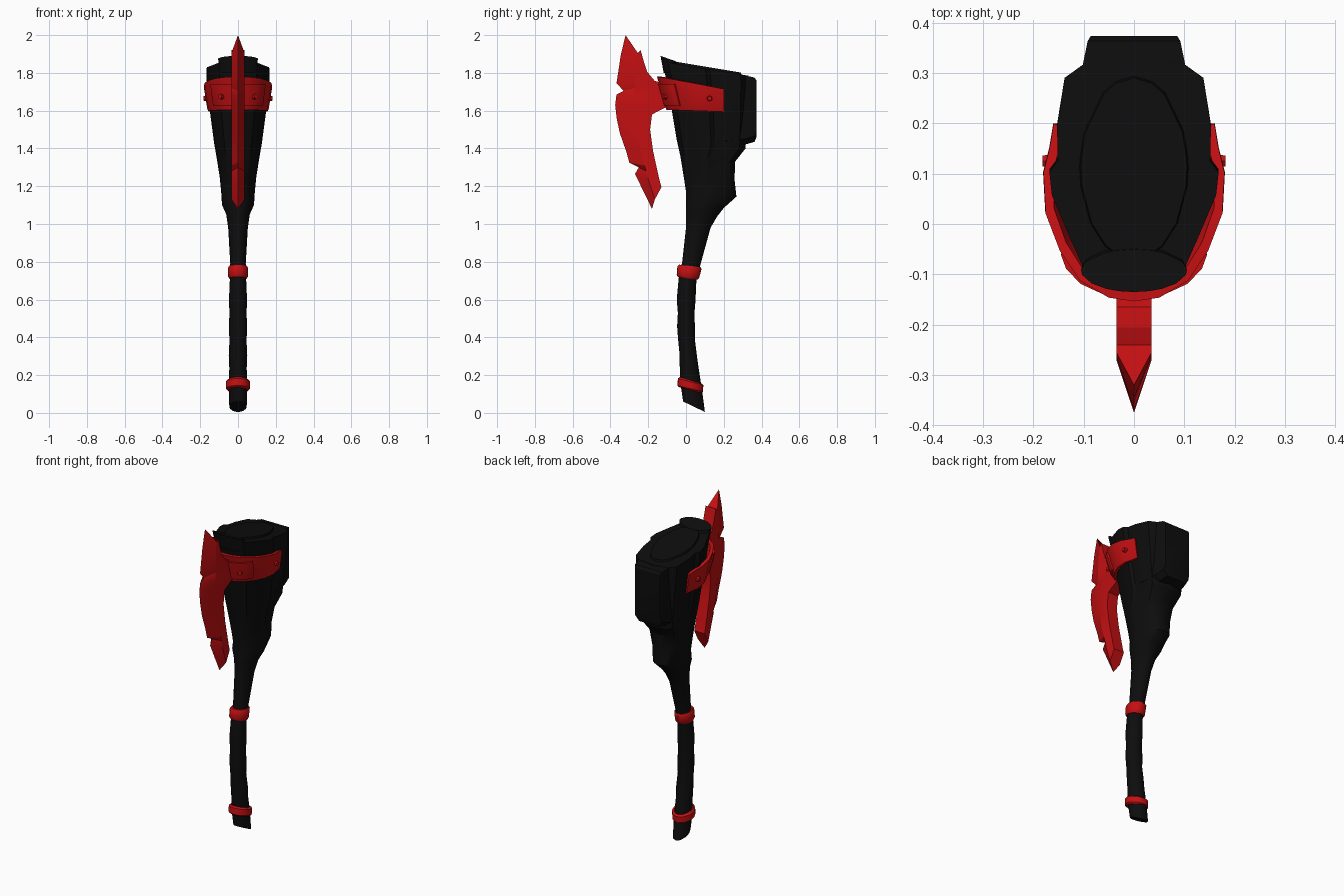
import bpy, bmesh, math
from mathutils import Vector

if "Cube" in bpy.data.objects:
    bpy.data.objects.remove(bpy.data.objects["Cube"])


def material(name, rgb):
    m = bpy.data.materials.new(name)
    m.diffuse_color = (*rgb, 1)
    m.use_nodes = True
    m.node_tree.nodes["Principled BSDF"].inputs["Base Color"].default_value = m.diffuse_color
    return m


BLACK = material("black", (0.004, 0.004, 0.004))
RED = material("red", (0.55, 0.005, 0.006))


def finish(bm, name, mat, angle=30):
    bmesh.ops.recalc_face_normals(bm, faces=bm.faces)
    me = bpy.data.meshes.new(name)
    bm.to_mesh(me)
    bm.free()
    me.materials.append(mat)
    for p in me.polygons:
        p.use_smooth = True
    me.set_sharp_from_angle(angle=math.radians(angle))
    ob = bpy.data.objects.new(name, me)
    bpy.context.collection.objects.link(ob)
    return ob


def loft(name, rings, mat, angle=30):
    """Skin a series of closed rings and cap both ends."""
    bm = bmesh.new()
    vs = [[bm.verts.new(p) for p in r] for r in rings]
    n = len(vs[0])
    for a, b in zip(vs, vs[1:]):
        for i in range(n):
            j = (i + 1) % n
            bm.faces.new((a[i], a[j], b[j], b[i]))
    bm.faces.new(vs[0])
    bm.faces.new(vs[-1])
    return finish(bm, name, mat, angle)


# Half cross-section of the head: fraction from front to back, fraction of half width
HEAD = [(0, 0), (.02, .29), (.075, .59), (.2, .74), (.4, .97), (.5, 1),
        (.55, .9), (.7, .91), (.91, .82), (.97, .6), (1, 0)]


def section(fy, fz, by, bz, hw, t=0.0):
    """Tilted ring from front point to back point; t blends oval to head shape."""
    half = []
    for u, w in HEAD:
        oval = 2 * math.sqrt(u * (1 - u))
        x = hw * (oval * (1 - t) + w * t)
        half.append((x, fy + (by - fy) * u, fz + (bz - fz) * u))
    return half + [(-x, y, z) for x, y, z in half[-2:0:-1]]


# Handle and head in one tapering shaft: front y, z, back y, z, half width
BODY = [
    (-.015, .06, .10, .005, .046), (-.03, .16, .085, .12, .050),
    (-.033, .24, .068, .23, .046), (-.034, .31, .058, .30, .049),
    (-.042, .39, .048, .38, .045), (-.047, .46, .048, .45, .049),
    (-.043, .53, .044, .52, .045), (-.049, .60, .050, .59, .048),
    (-.038, .72, .055, .70, .043), (-.02, .80, .075, .78, .041),
    (0, .98, .13, .98, .052), (0, 1.06, .165, 1.04, .062),
    (0, 1.12, .20, 1.085, .085), (0, 1.17, .267, 1.145, .088),
    (-.012, 1.25, .257, 1.235, .096), (-.03, 1.36, .26, 1.33, .112),
    (-.05, 1.45, .315, 1.40, .126), (-.075, 1.6, .325, 1.58, .148),
    (-.112, 1.8, .33, 1.75, .168), (-.125, 1.86, .33, 1.785, .168)]
loft("shaft_and_head",
     [section(*r, t=min(1, max(0, (r[1] - 1.1) / .35))) for r in BODY], BLACK)

# Raised pieces on top of the head
loft("top_lip", [section(-.118, 1.8, -.03, 1.8, .10),
                 section(-.135, 1.89, -.05, 1.86, .105)], BLACK)
loft("top_core", [section(-.08, 1.82, .30, 1.77, .115),
                  section(-.07, 1.862, .29, 1.802, .105)], BLACK)

# Chamfered block at the back of the head: y, half width, bottom z, top z
loft("rear_block",
     [[(-w, y, a), (-w * .7, y, a - .03), (w * .7, y, a - .03), (w, y, a),
       (w, y, b), (-w, y, b)]
      for y, w, a, b in [(.20, .12, 1.44, 1.80), (.31, .103, 1.45, 1.787),
                         (.363, .092, 1.465, 1.775), (.373, .086, 1.49, 1.76)]], BLACK)


# Handle rings with rounded rims
def ring(name, lo, hi, hw):
    rows = []
    for f, s in [(0, .88), (.15, 1), (.85, 1), (1, .88)]:
        fy, fz, by, bz = [a + (b - a) * f for a, b in zip(lo, hi)]
        c, h = (fy + by) / 2, (by - fy) / 2 * s
        rows.append(section(c - h, fz, c + h, bz, hw * s))
    loft(name, rows, RED, 40)


ring("upper_ring", (-.05, .72, .067, .705), (-.045, .785, .085, .772), .053)
ring("lower_ring", (-.047, .137, .09, .105), (-.042, .19, .092, .155), .064)


# Curved straps wrapped round the front of the head
def strap(name, half, top, bottom, thick):
    path = [(-x, y) for x, y in half] + [(x, y) for x, y in half[-2::-1]]

    def point(x, y, z):
        # follow the head's taper towards the bottom
        k = (1.75 - z) / .15
        front = min(1, max(0, (.2 - y) / .3))
        return (x * (1 - .13 * k), y + .042 * k * front, z)

    rings = []
    for x, y in path:
        n = Vector((x, y - .12)).normalized()
        ix, iy = x - n.x * thick, y - n.y * thick
        e = .012
        rings.append([point(ix, iy, bottom(y)), point(x * .985, y, bottom(y)),
                      point(x, y, bottom(y) + e), point(x, y, top(y) - e),
                      point(x * .985, y, top(y)), point(ix, iy, top(y))])
    loft(name, rings, RED)


strap("head_strap",
      [(.167, .20), (.174, .15), (.185, .10), (.178, .02), (.148, -.05),
       (.108, -.105), (.05, -.138), (0, -.145)],
      lambda y: 1.753 - .19 * y, lambda y: 1.60 - .03 * y, .022)
strap("blade_bracket",
      [(.148, -.065), (.138, -.092), (.108, -.122), (.05, -.148), (0, -.155)],
      lambda y: 1.74, lambda y: 1.625, .02)


# Rivets
def rivet(name, loc, direction):
    bm = bmesh.new()
    bmesh.ops.create_cone(bm, cap_ends=True, segments=6, radius1=.017,
                          radius2=.012, depth=.022)
    ob = finish(bm, name, RED)
    ob.location = loc
    ob.rotation_euler = Vector(direction).to_track_quat('Z', 'Y').to_euler()


for s, side in ((1, "right"), (-1, "left")):
    rivet("strap_rivet_" + side, (s * .171, .125, 1.665), (s, 0, 0))
    rivet("bracket_rivet_" + side, (s * .091, -.112, 1.675), (s * .5, -.85, 0))

# Blade: cutting edge, bevel line and spine (y, z each), from the top tip down
BLADE = [
    (-.32, 2.0, -.255, 1.905, -.24, 1.92),
    (-.345, 1.895, -.262, 1.87, -.225, 1.865),
    (-.368, 1.745, -.27, 1.76, -.205, 1.805),
    (-.33, 1.705, -.27, 1.72, -.165, 1.757),
    (-.368, 1.685, -.27, 1.68, -.11, 1.745),
    (-.375, 1.63, -.27, 1.63, -.10, 1.622),
    (-.367, 1.56, -.265, 1.57, -.18, 1.58),
    (-.35, 1.48, -.255, 1.49, -.19, 1.5),
    (-.315, 1.38, -.24, 1.385, -.175, 1.39),
    (-.30, 1.325, -.22, 1.31, -.16, 1.32),
    (-.25, 1.30, -.21, 1.28, -.15, 1.275),
    (-.27, 1.265, -.20, 1.235, -.14, 1.23),
    (-.18, 1.08, -.165, 1.13, -.13, 1.195)]
T = .035
loft("blade", [[(0, a, b), (T, c, d), (T, e, f), (-T, e, f), (-T, c, d)]
               for a, b, c, d, e, f in BLADE], RED, 20)
